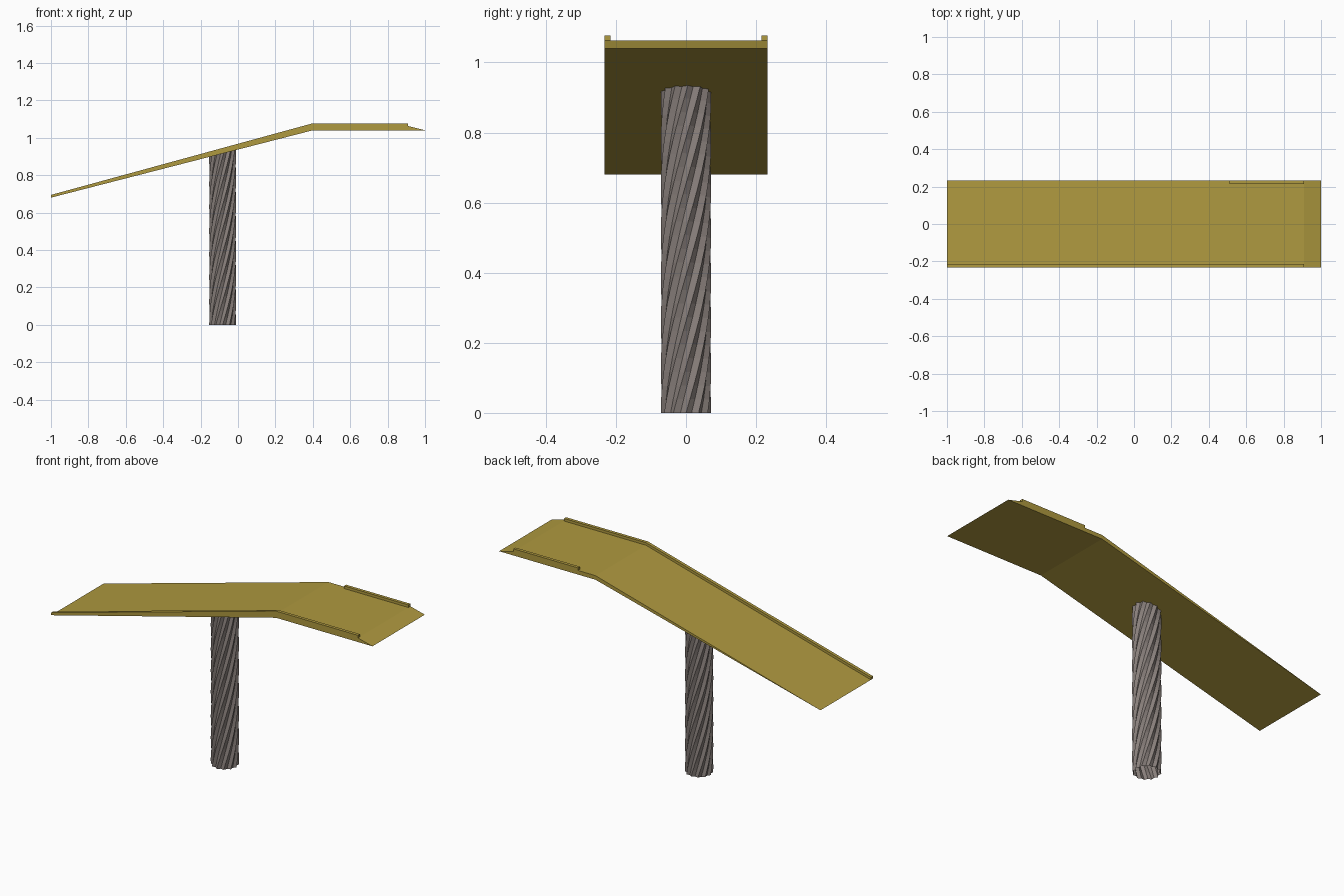
import bpy, bmesh, math

if "Cube" in bpy.data.objects:
    bpy.data.objects.remove(bpy.data.objects["Cube"])

def material(name, rgb):
    m = bpy.data.materials.new(name)
    m.diffuse_color = (*rgb, 1)
    m.use_nodes = True
    m.node_tree.nodes["Principled BSDF"].inputs["Base Color"].default_value = m.diffuse_color
    return m

GOLD = material("ochre_paint", (0.43, 0.32, 0.05))
STONE = material("weathered_grey", (0.25, 0.215, 0.20))

def finish(bm, name, mat):
    bmesh.ops.recalc_face_normals(bm, faces=bm.faces)
    me = bpy.data.meshes.new(name)
    bm.to_mesh(me)
    bm.free()
    me.materials.append(mat)
    ob = bpy.data.objects.new(name, me)
    bpy.context.collection.objects.link(ob)
    return ob

def extrude_profile(name, pts, y0, y1, mat):
    """Sweep a closed x-z strip (lower and upper chains) from y0 to y1."""
    bm = bmesh.new()
    a, b = ([bm.verts.new((x, y, z)) for x, z in pts] for y in (y0, y1))
    n = len(pts)
    bm.faces.new(a)
    bm.faces.new(b[::-1])
    for i in range(n):
        j = (i + 1) % n
        bm.faces.new((a[i], a[j], b[j], b[i]))
    return finish(bm, name, mat)

HALF = 0.233      # half width of the deck
RAIL_W = 0.018
RAIL_H = 0.0145

# Deck: thin ramp, flat landing and tapered lip
extrude_profile("ramp_deck", [(-1, 0.68), (0.4, 1.04), (1, 1.04),
                              (0.91, 1.063), (0.4, 1.063)], -HALF, HALF, GOLD)

# Rails: full length along the front, short one along the back
def rail(name, top, y0, y1):
    upper = [(x, z + RAIL_H) for x, z in reversed(top)]
    extrude_profile(name, top + upper, y0, y1, GOLD)

rail("front_rail", [(-1, 0.68), (0.4, 1.063), (0.91, 1.063)], -HALF, -HALF + RAIL_W)
rail("back_rail", [(0.51, 1.063), (0.91, 1.063)], HALF - RAIL_W, HALF)

# Post: open twisted fluted column whose top follows the sloping underside
LOBES, RINGS, CX = 12, 24, -0.082
R_OUT, R_IN, TWIST = 0.072, 0.062, math.radians(215)

bm = bmesh.new()
rings = []
for k in range(RINGS + 1):
    t = k / RINGS
    ring = []
    for i in range(LOBES * 2):
        ang = math.pi * i / LOBES + TWIST * t
        r = R_IN if i % 2 else R_OUT
        x, y = CX + r * math.cos(ang), r * math.sin(ang)
        top = 0.68 + (x + 1) * 0.36 / 1.4 + 0.003
        ring.append(bm.verts.new((x, y, t * top)))
    rings.append(ring)
for lo, hi in zip(rings, rings[1:]):
    for i in range(LOBES * 2):
        j = (i + 1) % (LOBES * 2)
        bm.faces.new((lo[i], lo[j], hi[j], hi[i]))
finish(bm, "twisted_post", STONE)
